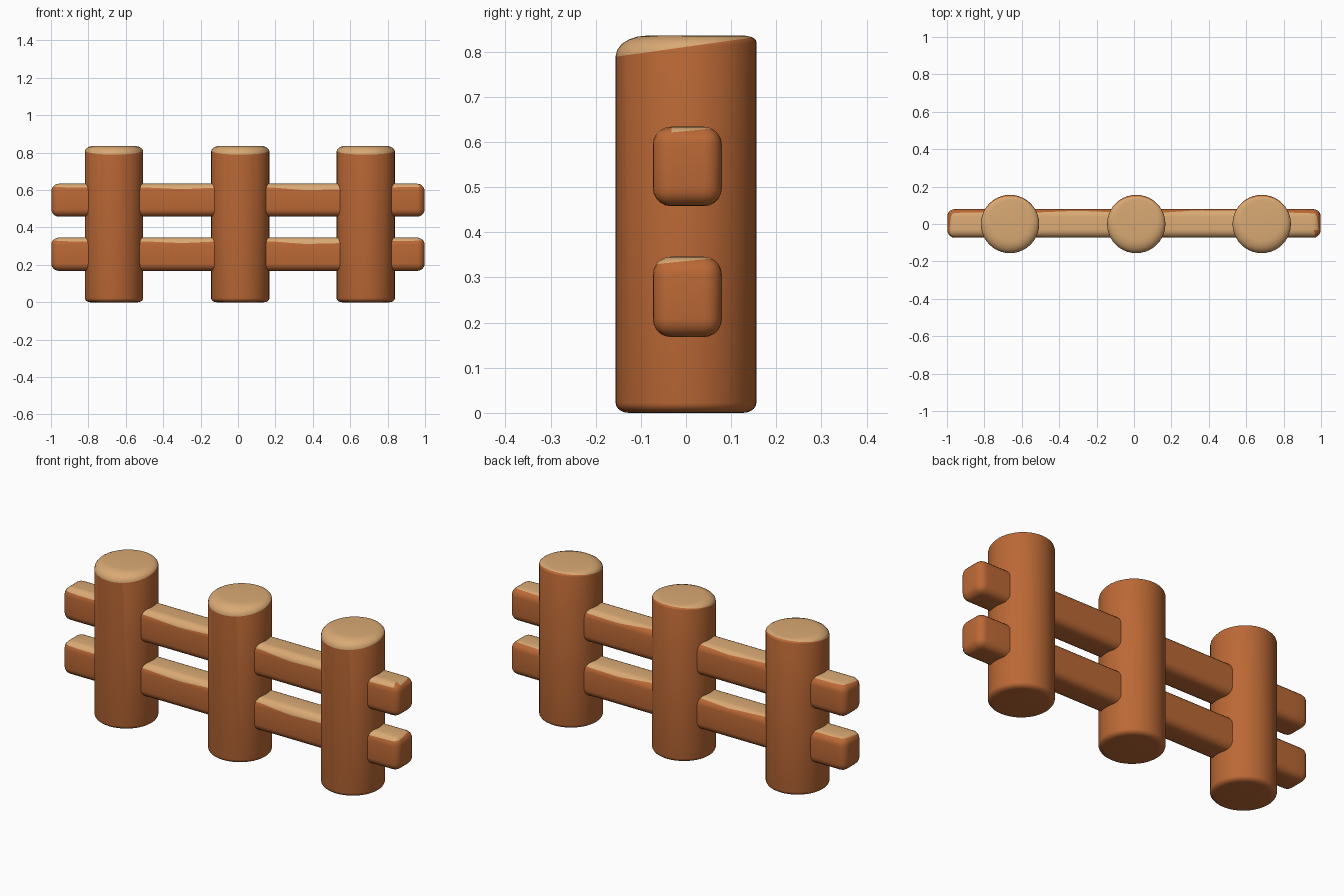
import bpy
import bmesh
import math
from mathutils import Vector

cube = bpy.data.objects.get("Cube")
if cube:
    bpy.data.objects.remove(cube)


def make_material(name, rgb):
    mat = bpy.data.materials.new(name)
    mat.use_nodes = True
    mat.diffuse_color = (*rgb, 1)
    mat.node_tree.nodes["Principled BSDF"].inputs["Base Color"].default_value = (*rgb, 1)
    return mat


BARK = make_material("orange brown bark", (0.50, 0.140, 0.036))
CUT = make_material("pale cut wood", (0.70, 0.40, 0.175))


def finish(bm, name, location):
    bmesh.ops.recalc_face_normals(bm, faces=bm.faces)
    mesh = bpy.data.meshes.new(name)
    bm.to_mesh(mesh)
    bm.free()
    obj = bpy.data.objects.new(name, mesh)
    obj.location = location
    bpy.context.collection.objects.link(obj)
    mesh.materials.append(BARK)
    mesh.materials.append(CUT)
    bpy.ops.object.select_all(action='DESELECT')
    obj.select_set(True)
    bpy.context.view_layer.objects.active = obj
    bpy.ops.object.shade_smooth_by_angle(angle=math.radians(40))


def split(bm, faces, point, normal):
    """Cut the given faces along a plane."""
    geom = set(faces)
    for f in faces:
        geom.update(f.edges)
        geom.update(f.verts)
    bmesh.ops.bisect_plane(bm, geom=list(geom), dist=1e-5,
                           plane_co=point, plane_no=normal)


# Round posts: rounded foot, softly chamfered top that is lower at the front
SIDES, STEPS = 40, 5
RADIUS, HEIGHT = 0.156, 0.836


def post_ring(bm, inset, drop, top):
    ring = []
    for i in range(SIDES):
        a = math.tau * i / SIDES
        s = math.sin(a)
        wide = (0.05 - 0.02 * s) if top else 0.03
        deep = (0.030 - 0.016 * s) if top else 0.022
        r = RADIUS - wide * inset
        z = HEIGHT - deep * drop if top else deep * drop
        ring.append(bm.verts.new((r * math.cos(a), r * s, z)))
    return ring


def make_post(name, x):
    bm = bmesh.new()
    arc = [math.pi / 2 * k / STEPS for k in range(STEPS + 1)]
    rings = [post_ring(bm, 1 - math.sin(t), 1 - math.cos(t), False) for t in arc]
    rings += [post_ring(bm, 1 - math.cos(t), 1 - math.sin(t), True) for t in arc]
    for low, high in zip(rings, rings[1:]):
        for i in range(SIDES):
            j = (i + 1) % SIDES
            bm.faces.new((low[i], low[j], high[j], high[i]))
    bm.faces.new(rings[0][::-1])
    bm.faces.new(rings[-1])
    # pale sawn top above a tilted line
    point, normal = Vector((0, 0, 0.811)), Vector((0, -0.14, 1))
    split(bm, bm.faces[:], point, normal)
    for f in bm.faces:
        f.material_index = int((f.calc_center_median() - point).dot(normal) > 0)
    finish(bm, name, (x, 0, 0))


for name, x in (("left_post", 0.683), ("middle_post", 0.012), ("right_post", -0.663)):
    make_post(name, x)


# Rails: rounded bars whose pale upper side has a wavy edge
WAVE = [(-1, 0.016), (-0.9, 0.020), (-0.5, 0.020), (-0.3, 0.029), (-0.1, 0.020),
        (0.18, 0.020), (0.36, 0.034), (0.52, 0.030), (0.8, 0.020), (1, 0.016)]


def make_rail(name, z, height, chipped):
    bm = bmesh.new()
    bmesh.ops.create_cube(bm, size=1)
    bmesh.ops.scale(bm, vec=(1.996, 0.153, height), verts=bm.verts)
    bmesh.ops.bevel(bm, geom=bm.edges[:], offset=0.04, segments=5,
                    profile=0.5, affect='EDGES')
    for x, _ in WAVE[1:-1]:
        split(bm, bm.faces[:], (x, 0, 0), (1, 0, 0))
    # cut the wavy edge one stretch at a time
    for (x0, d0), (x1, d1) in zip(WAVE, WAVE[1:]):
        point = Vector((x0, -0.07, height / 2 - d0))
        normal = Vector(((d1 - d0) / (x1 - x0), -0.10, 1))
        stretch = [f for f in bm.faces if x0 < f.calc_center_median().x < x1]
        split(bm, stretch, point, normal)
        for f in bm.faces:
            c = f.calc_center_median()
            if x0 < c.x < x1:
                f.material_index = int((c - point).dot(normal) > 0)
    # worn corner at one end, showing bark
    if chipped:
        split(bm, bm.faces[:], (0.95, 0, 0), (1, 0.3, 0))
        split(bm, bm.faces[:], (0, -0.035, 0), (0, 1, 0))
        for f in bm.faces:
            c = f.calc_center_median()
            if c.x + 0.3 * c.y > 0.95 and c.y < -0.035:
                f.material_index = 0
    finish(bm, name, (0, 0.003, z))


make_rail("lower_rail", 0.257, 0.178, False)
make_rail("upper_rail", 0.546, 0.176, True)
